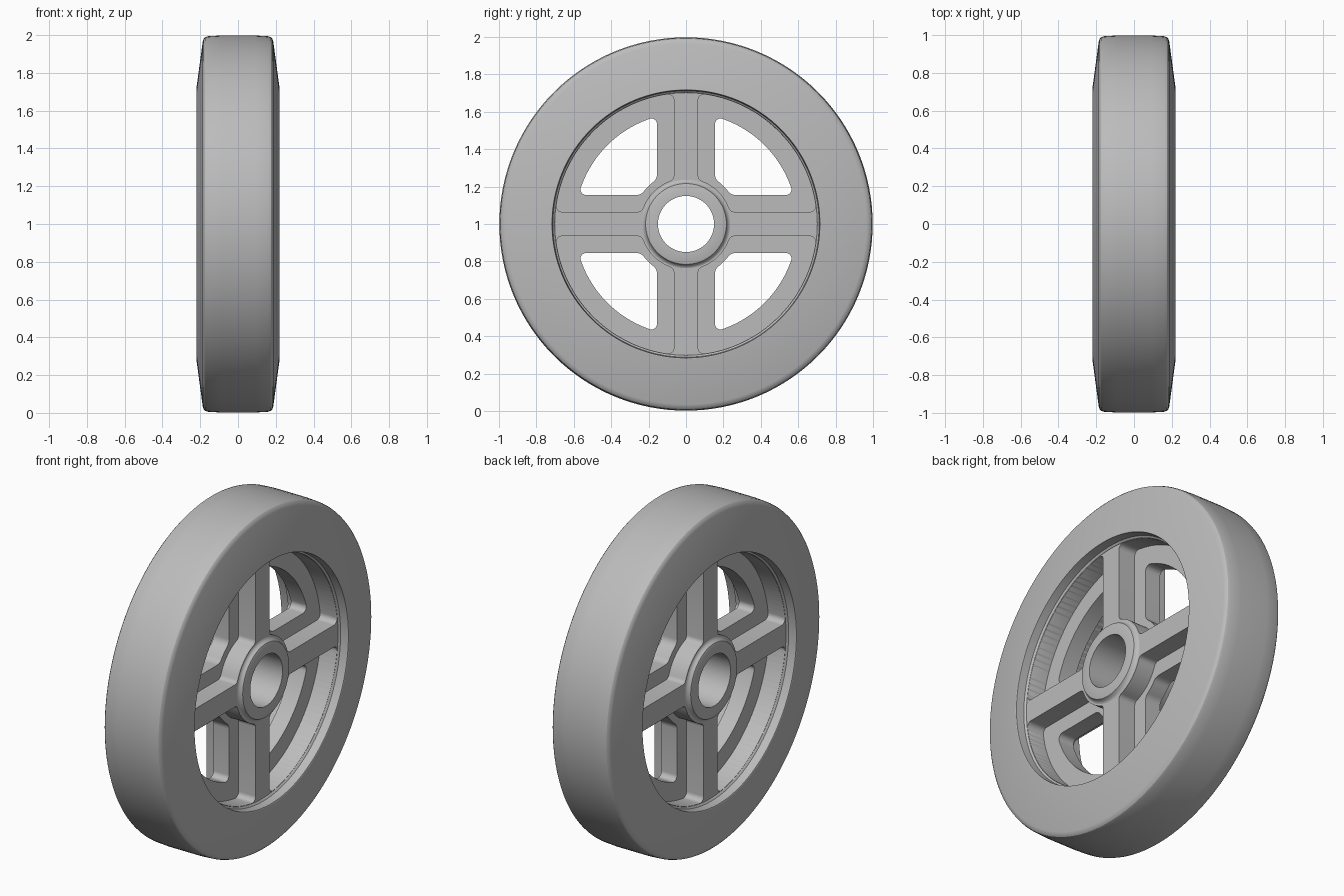
import bpy, bmesh
from math import sin, cos, pi, atan2, sqrt
from mathutils import Matrix, Vector

cube = bpy.data.objects.get("Cube")
if cube:
    bpy.data.objects.remove(cube, do_unlink=True)

grey = bpy.data.materials.new("plain grey")
grey.use_nodes = True
colour = (0.5, 0.5, 0.5, 1)
grey.diffuse_color = colour
grey.node_tree.nodes["Principled BSDF"].inputs["Base Color"].default_value = colour

# wheel axis along x, centre one unit above the floor
AXLE = Matrix(((0, 0, 1, 0), (1, 0, 0, 0), (0, 1, 0, 1), (0, 0, 0, 1)))


def finish(obj):
    bpy.ops.object.select_all(action="DESELECT")
    obj.select_set(True)
    bpy.context.view_layer.objects.active = obj
    if obj.type == "CURVE":
        bpy.ops.object.convert(target="MESH")
        obj = bpy.context.view_layer.objects.active
    mesh = obj.data
    mesh.transform(AXLE)
    bm = bmesh.new()
    bm.from_mesh(mesh)
    bmesh.ops.remove_doubles(bm, verts=bm.verts, dist=1e-5)
    bmesh.ops.recalc_face_normals(bm, faces=bm.faces)
    bm.to_mesh(mesh)
    bm.free()
    mesh.materials.clear()
    mesh.materials.append(grey)
    bpy.ops.object.shade_smooth_by_angle(angle=0.5)


def lathe(name, half, steps=128):
    """Revolve a (radius, height) half profile mirrored across the mid plane."""
    loop = half + [(r, -h) for r, h in reversed(half)]
    bm = bmesh.new()
    rings = []
    for i in range(steps):
        a = 2 * pi * i / steps
        rings.append([bm.verts.new((r * cos(a), r * sin(a), h)) for r, h in loop])
    for i in range(steps):
        a, b = rings[i], rings[(i + 1) % steps]
        for j in range(len(loop)):
            k = (j + 1) % len(loop)
            bm.faces.new((a[j], a[k], b[k], b[j]))
    mesh = bpy.data.meshes.new(name)
    bm.to_mesh(mesh)
    bm.free()
    obj = bpy.data.objects.new(name, mesh)
    bpy.context.collection.objects.link(obj)
    finish(obj)


def arc(cx, cy, r, start, end, n):
    return [Vector((cx + r * cos(start + (end - start) * i / n),
                    cy + r * sin(start + (end - start) * i / n))) for i in range(n + 1)]


def quadrant(gap, inner, outer, f_in, f_out):
    """Rounded opening between two spokes, symmetric about the diagonal."""
    xi = sqrt((inner + f_in) ** 2 - (gap + f_in) ** 2)
    xo = sqrt((outer - f_out) ** 2 - (gap + f_out) ** 2)
    ti, to = atan2(gap + f_in, xi), atan2(gap + f_out, xo)
    half = arc(0, 0, inner, pi / 4, ti, 8)
    half += arc(xi, gap + f_in, f_in, ti + pi, 1.5 * pi, 6)[1:]
    half += arc(xo, gap + f_out, f_out, -pi / 2, to, 8)
    half += arc(0, 0, outer, to, pi / 4, 16)[1:]
    return half + [Vector((p.y, p.x)) for p in reversed(half[1:-1])]


def plate(name, half_depth, opening):
    """Disc with a hub hole and four equal openings."""
    curve = bpy.data.curves.new(name, "CURVE")
    curve.dimensions = "2D"
    curve.fill_mode = "BOTH"
    curve.extrude = half_depth
    outlines = [arc(0, 0, r, 0, 2 * pi, 96)[:-1] for r in (0.74, 0.18)]
    outlines += [[Matrix.Rotation(k * pi / 2, 2) @ p for p in opening] for k in range(4)]
    for pts in outlines:
        spline = curve.splines.new("POLY")
        spline.points.add(len(pts) - 1)
        for point, p in zip(spline.points, pts):
            point.co = (p.x, p.y, 0, 1)
        spline.use_cyclic_u = True
    obj = bpy.data.objects.new(name, curve)
    bpy.context.collection.objects.link(obj)
    finish(obj)


# tread with tapered side walls and rounded shoulders
lathe("tyre", [(0.70, 0.155), (0.703, 0.163), (0.712, 0.17), (0.716, 0.218), (0.72, 0.22),
               (0.965, 0.187), (0.98, 0.182), (0.989, 0.174), (0.994, 0.16),
               (0.998, 0.09), (1.0, 0.0)][:-1])

# hub sleeve with bore and a flared foot
lathe("hub", [(0.15, 0.185), (0.208, 0.185), (0.216, 0.182), (0.22, 0.175),
              (0.224, 0.167), (0.232, 0.161), (0.244, 0.158)])

# four spokes, then the thin web with windows
plate("spokes", 0.16, quadrant(0.065, 0.245, 0.70, 0.03, 0.03))
plate("web", 0.05, quadrant(0.155, 0.285, 0.595, 0.05, 0.03))
